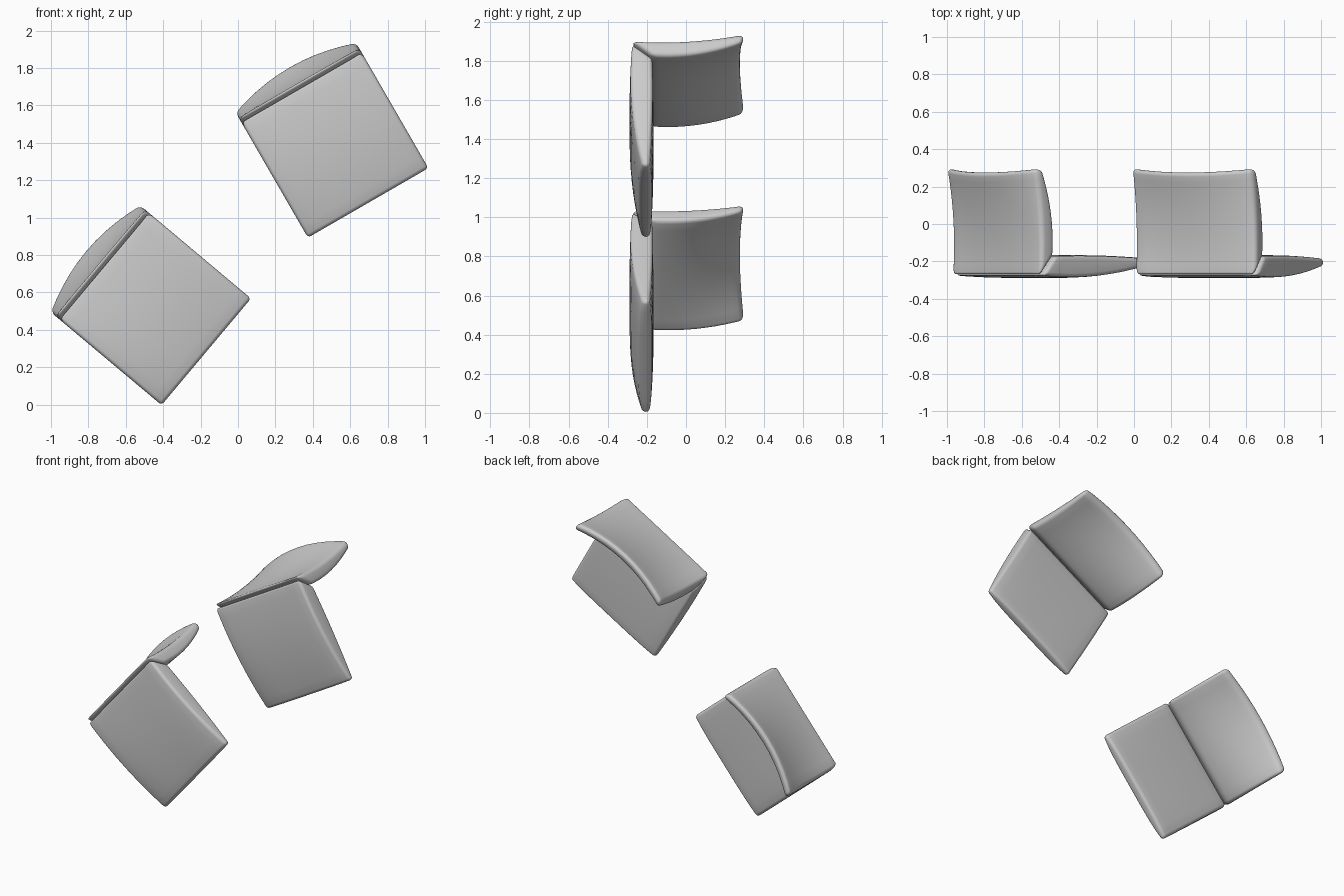
import bpy
import bmesh
from math import radians

if "Cube" in bpy.data.objects:
    bpy.data.objects.remove(bpy.data.objects["Cube"], do_unlink=True)

HALF_WIDTH = 0.372

grey = bpy.data.materials.new("soft_grey")
grey.use_nodes = True
colour = (0.6, 0.6, 0.6, 1)
grey.diffuse_color = colour
grey.node_tree.nodes["Principled BSDF"].inputs["Base Color"].default_value = colour


def through(start, middle, end, t):
    """Smooth curve through three values at t = 0, 0.5 and 1."""
    return (start * (1 - t) * (1 - 2 * t) + middle * 4 * t * (1 - t)
            + end * t * (2 * t - 1))


def front_shape(a, t, side):
    """Upright pad: t runs from the mitred hinge to the lower edge."""
    thin = a ** 4 * t
    if side < 0:
        y = through(-0.275, -0.286, -0.24, t) + 0.018 * thin
        top = 0.008
    else:
        y = through(-0.172, -0.166, -0.175, t) - 0.012 * thin
        top = -0.075
    return a * HALF_WIDTH, y, top + (-0.712 - top) * t


def rear_shape(a, t, side):
    """Crosswise pad: flares upward and arches toward the rear edge."""
    rear = 0.275 + 0.02 * a * a
    bow = 0.068 * (1 - a * a) * t ** 1.2
    if side > 0:
        front, z = -0.28, through(0.03, 0.026, 0.064, t)
    else:
        front, z = -0.172, through(-0.062, -0.055, 0.012, t)
    return a * HALF_WIDTH, front + (rear - front) * t, z + bow


def make_pad(name, shape, side_axis_flip, location, angle):
    bm = bmesh.new()
    bmesh.ops.create_cube(bm, size=2)
    # Divide the two broad directions only
    for axis in (0, 1):
        edges = [e for e in bm.edges
                 if abs(e.verts[0].co[axis] - e.verts[1].co[axis]) > 1.5]
        bmesh.ops.subdivide_edges(bm, edges=edges, cuts=9, use_grid_fill=True)
    for v in bm.verts:
        a, b, c = v.co
        v.co = shape(a, (b + 1) / 2, c * side_axis_flip)
    bmesh.ops.recalc_face_normals(bm, faces=bm.faces)
    mesh = bpy.data.meshes.new(name)
    bm.to_mesh(mesh)
    bm.free()
    mesh.materials.append(grey)
    for p in mesh.polygons:
        p.use_smooth = True
    pad = bpy.data.objects.new(name, mesh)
    bpy.context.collection.objects.link(pad)
    pad.location = location
    pad.rotation_euler.y = -radians(angle)
    # Rounded cushion rim
    bevel = pad.modifiers.new("rounded_rim", 'BEVEL')
    bevel.width = 0.026
    bevel.segments = 4
    bevel.limit_method = 'ANGLE'
    bevel.angle_limit = radians(30)
    return pad


# Two tilted pairs of hinged pads
for label, location, angle in (("upper", (0.34, 0, 1.695), 30),
                               ("lower", (-0.715, 0, 0.74), 50)):
    make_pad(label + "_front_pad", front_shape, 1, location, angle)
    make_pad(label + "_rear_pad", rear_shape, 1, location, angle)
